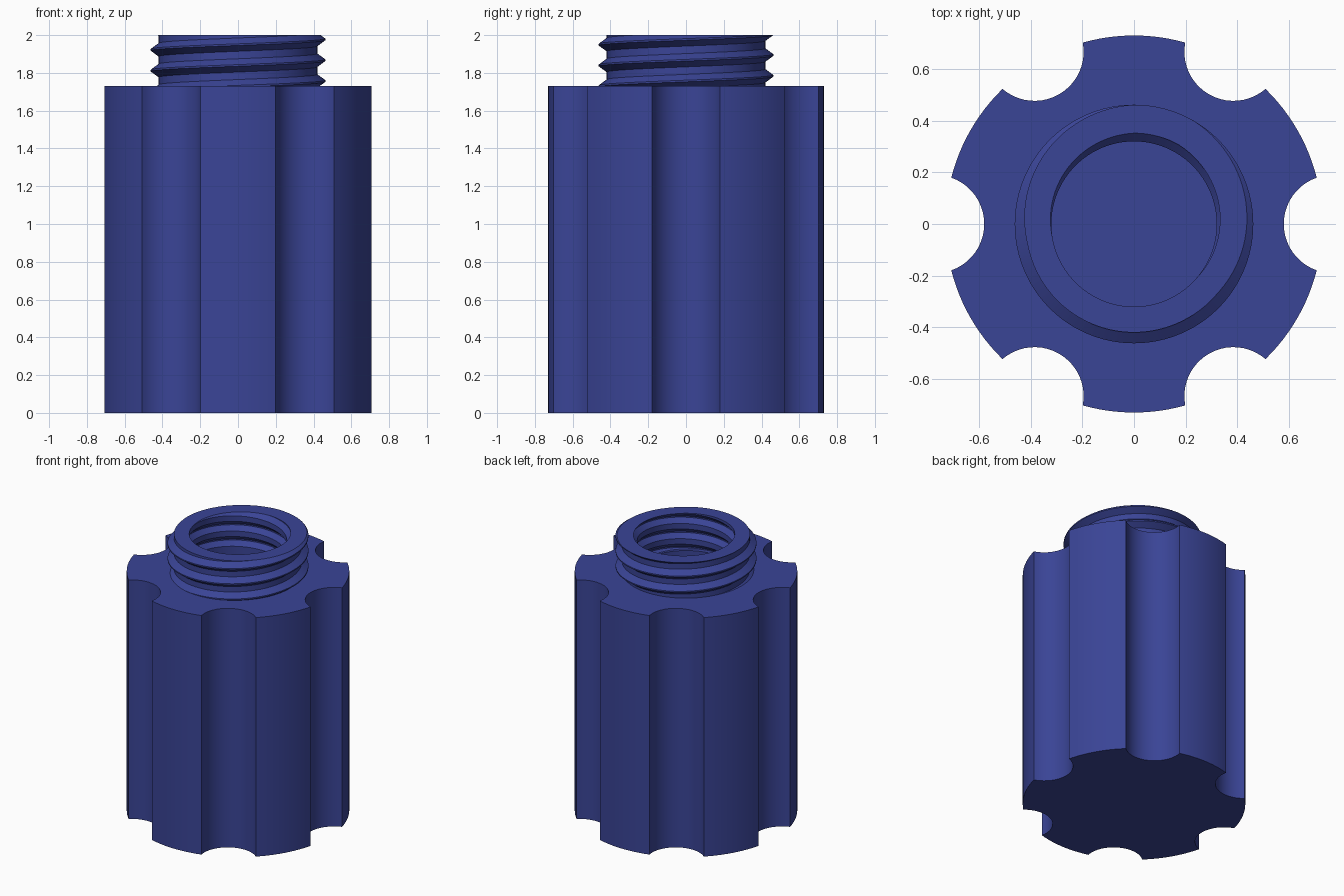
import bpy, bmesh
from math import sin, cos, acos, atan2, pi, radians, floor

if "Cube" in bpy.data.objects:
    bpy.data.objects.remove(bpy.data.objects["Cube"])

BODY_TOP, TOP, PITCH = 1.73, 2.0, 0.11
FLOOR = 0.25
SEGS = 96

mat = bpy.data.materials.new("blue")
mat.diffuse_color = (0.042, 0.058, 0.305, 1)
mat.use_nodes = True
mat.node_tree.nodes["Principled BSDF"].inputs["Base Color"].default_value = mat.diffuse_color


def finish(name, bm):
    bmesh.ops.remove_doubles(bm, verts=bm.verts, dist=1e-5)
    bmesh.ops.dissolve_degenerate(bm, edges=bm.edges, dist=1e-5)
    mesh = bpy.data.meshes.new(name)
    bm.to_mesh(mesh)
    bm.free()
    mesh.materials.append(mat)
    ob = bpy.data.objects.new(name, mesh)
    bpy.context.collection.objects.link(ob)
    bpy.ops.object.select_all(action='DESELECT')
    ob.select_set(True)
    bpy.context.view_layer.objects.active = ob
    bpy.ops.object.shade_smooth_by_angle(angle=radians(25))


def skin(bm, columns, closed):
    """Quads between neighbouring columns of points."""
    cols = [[bm.verts.new(p) for p in c] for c in columns]
    n = len(cols)
    for i in range(n if closed else n - 1):
        a, b = cols[i], cols[(i + 1) % n]
        for j in range(len(a) - 1):
            bm.faces.new((a[j], b[j], b[j + 1], a[j + 1]))
    return cols


# Fluted body: six scallops cut out of a round outline
R, C, F = 0.73, 0.77, 0.19
t_end = acos((C * C + F * F - R * R) / (2 * C * F))
a_end = atan2(F * sin(t_end), C - F * cos(t_end))
outline = []
for k in range(6):
    turn = k * pi / 3
    for i in range(21):
        t = t_end * (i / 10 - 1)
        x, y = C - F * cos(t), F * sin(t)
        outline.append((x * cos(turn) - y * sin(turn), x * sin(turn) + y * cos(turn)))
    for i in range(1, 12):
        a = turn + a_end + (pi / 3 - 2 * a_end) * i / 12
        outline.append((R * cos(a), R * sin(a)))

bm = bmesh.new()
columns = []
for x, y in outline:
    a = atan2(y, x)
    columns.append([(x, y, 0), (x, y, BODY_TOP), (0.40 * cos(a), 0.40 * sin(a), BODY_TOP)])
cols = skin(bm, columns, True)
bm.faces.new([c[0] for c in reversed(cols)])
finish("fluted_body", bm)


# Threaded neck and bore, swept round as one section
CREST, ROOT = 0.04, 0.32        # half widths in turns of the thread


def crest_z(a):
    return TOP + (a - radians(75)) / (2 * pi) * PITCH


def thread(a, z, root_r, crest_r):
    u = (z - crest_z(a)) / PITCH
    u = abs(u - floor(u + 0.5))
    f = min(1, max(0, (ROOT - u) / (ROOT - CREST)))
    return root_r + (crest_r - root_r) * f


def section(a):
    zs = [BODY_TOP]
    for k in range(-5, 3):
        for u in (-ROOT, -CREST, CREST, ROOT):
            zs.append(min(TOP, max(BODY_TOP, crest_z(a) + (k + u) * PITCH)))
    zs.append(TOP)
    pts = [(thread(a, z, 0.42, 0.462), z) for z in zs]
    pts += [(thread(a, z, 0.32, 0.352), z) for z in reversed(zs)]
    pts += [(0.32, BODY_TOP), (0.32, FLOOR), (0, FLOOR)]
    return [(r * cos(a), r * sin(a), z) for r, z in pts]


bm = bmesh.new()
skin(bm, [section(2 * pi * i / SEGS) for i in range(SEGS + 1)], False)
finish("threaded_neck", bm)
